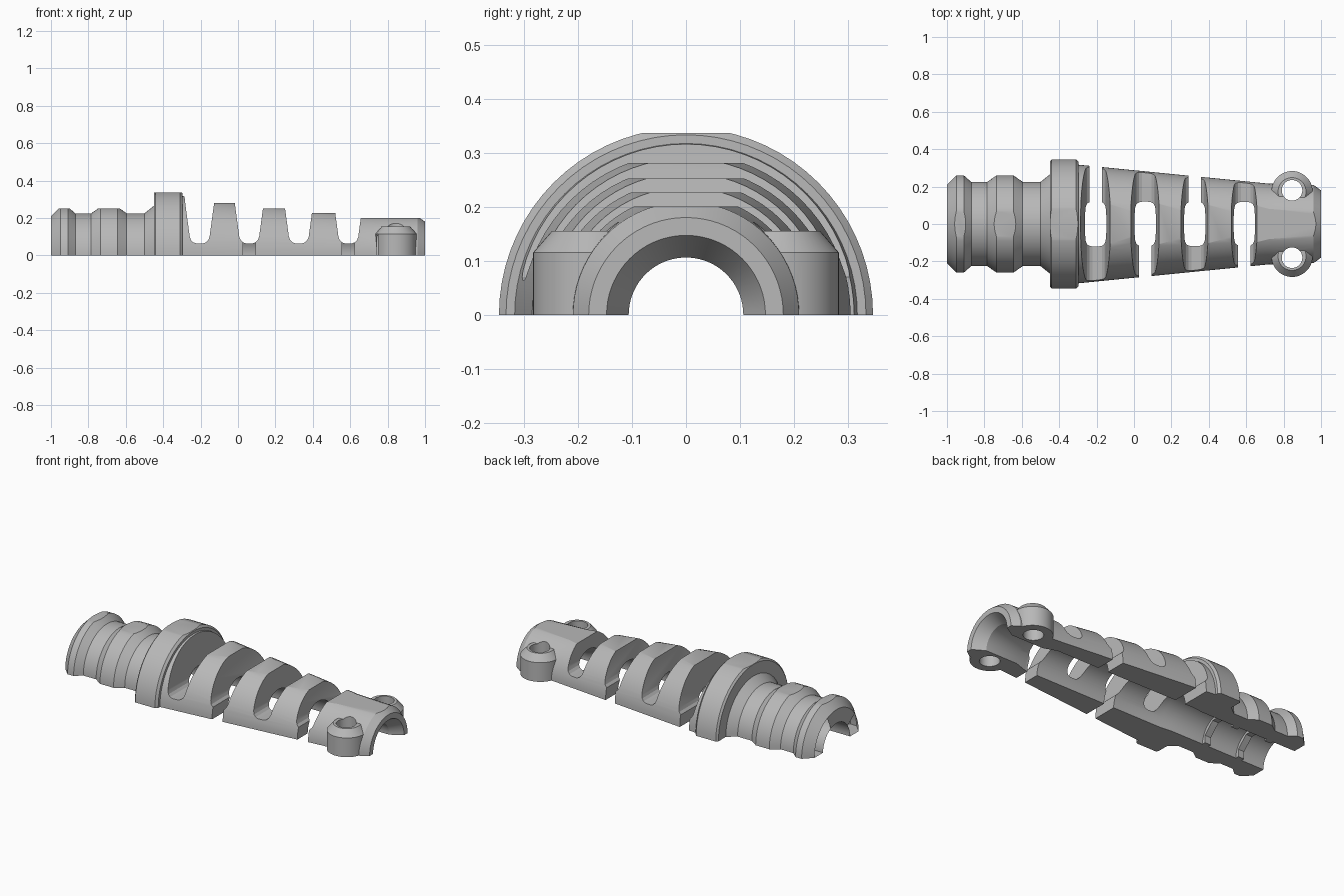
import bpy, bmesh, math
from mathutils import Matrix

cube = bpy.data.objects.get("Cube")
if cube:
    bpy.data.objects.remove(cube)

grey = bpy.data.materials.new("plain grey")
grey.use_nodes = True
GREY = (0.48, 0.48, 0.48, 1)
grey.diffuse_color = GREY
grey.node_tree.nodes["Principled BSDF"].inputs["Base Color"].default_value = GREY


def finish(bm, name):
    bmesh.ops.recalc_face_normals(bm, faces=bm.faces)
    mesh = bpy.data.meshes.new(name)
    bm.to_mesh(mesh)
    bm.free()
    mesh.materials.append(grey)
    obj = bpy.data.objects.new(name, mesh)
    bpy.context.collection.objects.link(obj)
    return obj


def lathe(name, profile, steps=72, phase=0.0, ring=False, matrix=None):
    """Turn (x, radius) points about the x axis; a ring has a hollow closed section."""
    bm = bmesh.new()
    loops = []
    for x, r in profile:
        angles = [phase + math.tau * i / steps for i in range(steps)]
        loops.append([bm.verts.new((x, r * math.cos(a), r * math.sin(a))) for a in angles])
    pairs = list(zip(loops, loops[1:]))
    if ring:
        pairs.append((loops[-1], loops[0]))
    else:
        bm.faces.new(loops[0])
        bm.faces.new(loops[-1])
    for a, b in pairs:
        for i in range(steps):
            j = (i + 1) % steps
            bm.faces.new((a[i], a[j], b[j], b[i]))
    if matrix:
        bm.transform(matrix)
    return finish(bm, name)


def prism(name, outline, y0, y1):
    """Extrude an (x, z) outline along y."""
    bm = bmesh.new()
    face = bm.faces.new([bm.verts.new((x, y0, z)) for x, z in outline])
    out = bmesh.ops.extrude_face_region(bm, geom=[face])
    verts = [v for v in out["geom"] if isinstance(v, bmesh.types.BMVert)]
    bmesh.ops.translate(bm, verts=verts, vec=(0, y1 - y0, 0))
    return finish(bm, name)


def box(name, x0, x1, y0, y1, z0, z1):
    return prism(name, [(x0, z0), (x1, z0), (x1, z1), (x0, z1)], y0, y1)


def combine(target, tool, operation):
    mod = target.modifiers.new("shape", "BOOLEAN")
    mod.operation = operation
    mod.solver = "EXACT"
    mod.object = tool
    bpy.context.view_layer.objects.active = target
    bpy.ops.object.modifier_apply(modifier=mod.name)
    bpy.data.objects.remove(tool)


# Turned outer body: ribbed grip, flange, tapered sleeve
body = lathe("cable_sleeve_half", [
    (-1, 0.21), (-0.95, 0.26), (-0.91, 0.26), (-0.87, 0.225), (-0.785, 0.225),
    (-0.735, 0.26), (-0.645, 0.26), (-0.595, 0.225), (-0.5, 0.225), (-0.45, 0.265),
    (-0.45, 0.335), (-0.44, 0.346), (-0.31, 0.346), (-0.297, 0.333), (-0.297, 0.317),
    (0.72, 0.216), (0.96, 0.209), (1, 0.18)])

# Screw ears
for side in (-1, 1):
    place = Matrix.Translation((0.845, side * 0.173, 0)) @ Matrix.Rotation(-math.pi / 2, 4, "Y")
    ear = lathe("screw_ear", [(-0.2, 0.11), (0.115, 0.11), (0.155, 0.075)], 48, matrix=place)
    combine(body, ear, "UNION")

# Flats along the top
edges = [-1.1, -0.475, -0.205, 0.06, 0.325, 0.59, 1.1]
for x0, x1, top in zip(edges, edges[1:], (0.251, 0.336, 0.281, 0.252, 0.226, 0.2)):
    combine(body, box("flat_cutter", x0, x1, -0.5, 0.5, top, 0.6), "DIFFERENCE")

# Cable bore, wide at the mouth and narrow at the neck
bore = lathe("bore_cutter", [
    (-1.1, 0.128), (-0.36, 0.128), (-0.3, 0.136), (0.64, 0.134), (0.72, 0.106),
    (0.93, 0.106), (1, 0.147), (1.05, 0.147)])
combine(body, bore, "DIFFERENCE")

# Grip ribs inside the bore
for x in (-0.83, -0.6):
    rib = lathe("grip_rib", [(x - 0.02, 0.116), (x + 0.02, 0.116), (x + 0.02, 0.15),
                             (x - 0.02, 0.15)], 8, math.pi / 8, ring=True)
    combine(body, rib, "UNION")

# Screw holes
for side in (-1, 1):
    place = Matrix.Translation((0.845, side * 0.18, 0)) @ Matrix.Rotation(-math.pi / 2, 4, "Y")
    hole = lathe("hole_cutter", [(-0.4, 0.055), (0.4, 0.055)], 40, matrix=place)
    combine(body, hole, "DIFFERENCE")

# Flex slots with rounded floors, open to the base on alternate sides
half = [(0.018, 0.064), (0.034, 0.07), (0.046, 0.082), (0.053, 0.1), (0.076, 0.27), (0.09, 0.4)]
for i, x in enumerate((-0.205, 0.06, 0.325, 0.59)):
    outline = [(x + w, z) for w, z in half] + [(x - w, z) for w, z in reversed(half)]
    combine(body, prism("slot_cutter", outline, -0.5, 0.5), "DIFFERENCE")
    y0, y1 = (0.02, 0.5) if i % 2 == 0 else (-0.5, -0.02)
    combine(body, box("gap_cutter", x - 0.033, x + 0.033, y0, y1, -0.5, 0.15), "DIFFERENCE")

# Flat base
combine(body, box("base_cutter", -1.2, 1.2, -0.6, 0.6, -0.6, 0), "DIFFERENCE")

bpy.ops.object.select_all(action="DESELECT")
body.select_set(True)
bpy.context.view_layer.objects.active = body
bpy.ops.object.shade_smooth_by_angle(angle=math.radians(20))
